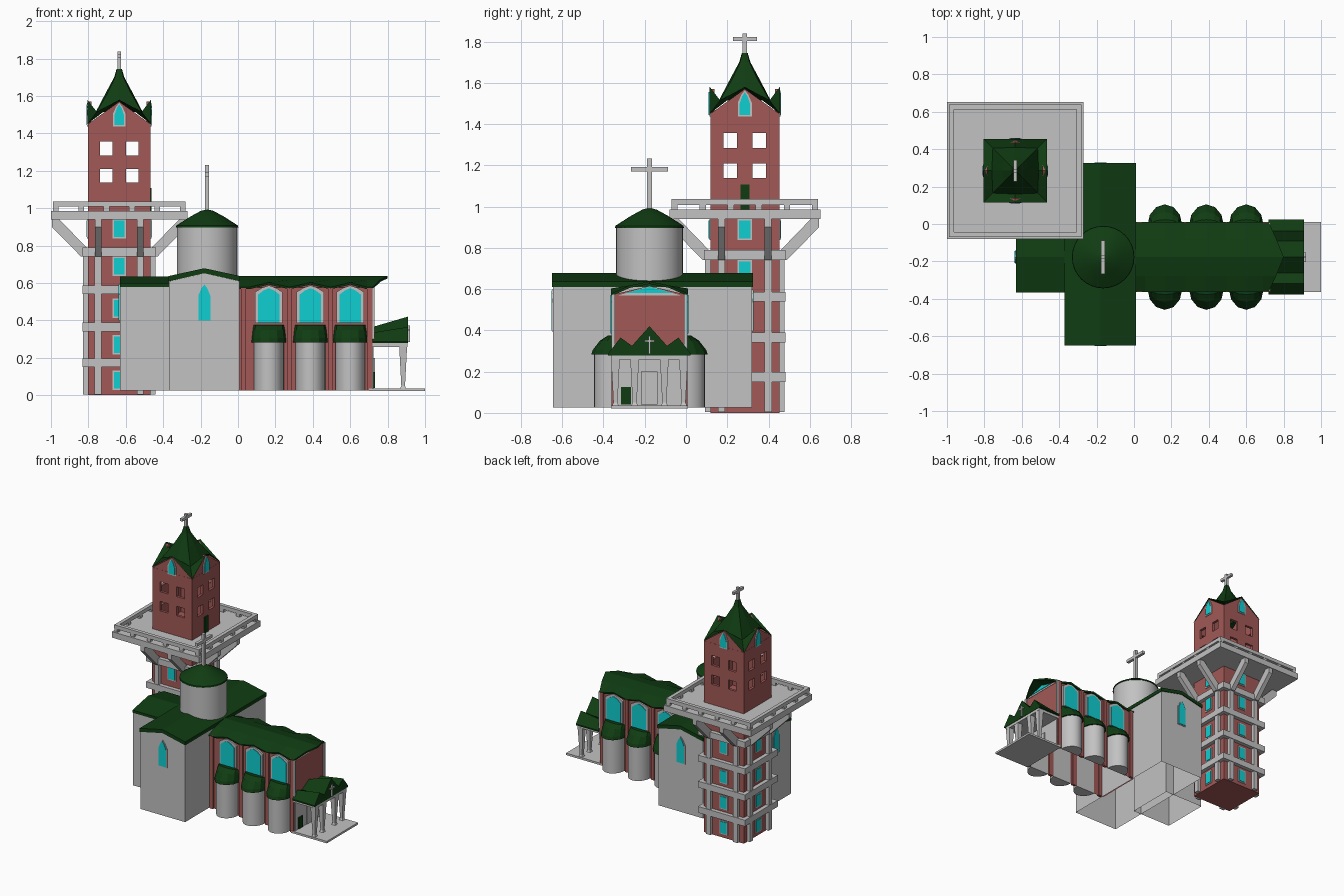
import bpy, bmesh
from math import sin, cos, pi, radians

if "Cube" in bpy.data.objects:
    bpy.data.objects.remove(bpy.data.objects["Cube"])


def material(name, rgb):
    m = bpy.data.materials.new(name)
    m.use_nodes = True
    m.diffuse_color = (*rgb, 1)
    m.node_tree.nodes["Principled BSDF"].inputs["Base Color"].default_value = (*rgb, 1)
    return m


brick = material("red brick", (0.36, 0.10, 0.095))
stone = material("pale stone", (0.54, 0.54, 0.54))
green = material("dark green roof", (0.005, 0.045, 0.006))
glass = material("cyan glass", (0.005, 0.62, 0.64))


def build(name, solids, mat, smooth=False, bottomless=False, thickness=0):
    """Join solids (vertices, faces) into one object."""
    bm = bmesh.new()
    for verts, faces in solids:
        vs = [bm.verts.new(v) for v in verts]
        for f in faces:
            bm.faces.new([vs[i] for i in f])
    bmesh.ops.recalc_face_normals(bm, faces=bm.faces)
    if bottomless:
        bm.normal_update()
        low = [f for f in bm.faces if f.normal.z < -0.95]
        bmesh.ops.delete(bm, geom=low, context="FACES")
    me = bpy.data.meshes.new(name)
    bm.to_mesh(me)
    bm.free()
    me.materials.append(mat)
    ob = bpy.data.objects.new(name, me)
    bpy.context.collection.objects.link(ob)
    if thickness:
        mod = ob.modifiers.new("thickness", "SOLIDIFY")
        mod.thickness = thickness
    if smooth:
        bpy.ops.object.select_all(action="DESELECT")
        ob.select_set(True)
        bpy.context.view_layer.objects.active = ob
        bpy.ops.object.shade_smooth_by_angle(angle=radians(35))
    return ob


def loft(rings):
    """Closed solid through rings with equal point counts."""
    n = len(rings[0])
    faces = [(k * n + i, k * n + (i + 1) % n, (k + 1) * n + (i + 1) % n, (k + 1) * n + i)
             for k in range(len(rings) - 1) for i in range(n)]
    last = (len(rings) - 1) * n
    faces += [tuple(range(n)), tuple(range(last, last + n))]
    return [p for r in rings for p in r], faces


def prism(outline, origin, ang, d0, d1):
    """Extrude a (u, z) outline along the facing direction; angle 0 faces the front."""
    a = radians(ang)
    return loft([[(origin[0] + u * cos(a) + d * sin(a),
                   origin[1] + u * sin(a) - d * cos(a), z) for u, z in outline]
                 for d in (d0, d1)])


def rect(u0, u1, z0, z1):
    return [(u0, z0), (u1, z0), (u1, z1), (u0, z1)]


def box(x0, x1, y0, y1, z0, z1):
    return prism(rect(x0, x1, z0, z1), (0, 0), 0, -y1, -y0)


def pointed(u, w, z0, z1, rise):
    return [(u - w, z0), (u + w, z0), (u + w, z1 - rise), (u + w * 0.5, z1 - rise * 0.35),
            (u, z1), (u - w * 0.5, z1 - rise * 0.35), (u - w, z1 - rise)]


def gable(half, base, eave, peak):
    return [(-half, base), (half, base), (half, eave), (0, peak), (-half, eave)]


def chevron(half, eave, peak, t):
    return [(-half, eave), (0, peak), (half, eave), (half, eave + t), (0, peak + t), (-half, eave + t)]


def lathe(profile, cx, cy, n):
    return loft([[(cx + r * cos(2 * pi * i / n), cy + r * sin(2 * pi * i / n), z)
                  for i in range(n)] for r, z in profile])


def cross(cx, cy, z0, z1, arm_z, arm, t):
    return [box(cx - t, cx + t, cy - t, cy + t, z0, z1),
            box(cx - t, cx + t, cy - arm, cy + arm, arm_z - t, arm_z + t)]


SIDES = (0, 90, 180, 270)

# ---- Bell tower ----
T = (-0.635, 0.285)
H = 0.167
build("tower_shaft", [box(T[0] - H, T[0] + H, T[1] - H, T[1] + H, 0, 1.0)], brick)

us = (-H, -0.103, -0.037, 0.037, 0.103, H)
zs = (1.0, 1.138, 1.209, 1.283, 1.357, 1.45)
cells = [rect(us[i], us[i + 1], zs[j], zs[j + 1])
         for i in range(5) for j in range(5) if not (i % 2 and j % 2)]
build("belfry_walls", [prism(c, T, a, H - 0.02, H) for a in SIDES for c in cells], brick)
build("belfry_gables", [prism([(-H, 1.45), (H, 1.45), (0, 1.57)], T, a, H - 0.02, H - 0.001)
                        for a in SIDES], brick)
build("belfry_door", [prism(rect(-0.022, 0.022, 0.985, 1.107), T, 90, H, H + 0.006)], green)

# Tower windows
levels = (0.035, 0.225, 0.42, 0.645, 0.845)
for label, grow, depth, mat in (("frames", 0.008, 0.005, stone), ("panes", 0, 0.009, glass)):
    shapes = [rect(-0.027 - grow, 0.027 + grow, z - grow, z + 0.088 + grow) for z in levels]
    shapes.append(pointed(0, 0.026 + grow, 1.445 - grow, 1.555 + grow, 0.06))
    build("tower_window_" + label,
          [prism(s, T, a, H - 0.005, H + depth) for a in SIDES for s in shapes], mat)

# Pilasters, belts and struts
build("tower_pilasters", [prism(rect(u - 0.018, u + 0.018, 0.005, 0.76), T, a, H - 0.01, H + 0.026)
                          for a in SIDES for u in (-0.113, 0.113)], stone)
build("tower_belts", [prism(rect(-0.197, 0.197, z, z + 0.047), T, a, H - 0.005, 0.197)
                      for a in SIDES for z in (0.15, 0.342, 0.54, 0.742)], stone)
strut = [(-0.17, 0.742), (-0.205, 0.742), (-0.36, 0.90), (-0.36, 0.945), (-0.325, 0.945), (-0.17, 0.785)]
build("balcony_struts", [prism(strut, T, a + 90, u - 0.017, u + 0.017)
                         for a in SIDES for u in (-0.113, 0.113)], stone)

# Balcony
build("balcony_floor", [box(T[0] - 0.366, T[0] + 0.366, T[1] - 0.366, T[1] + 0.366, 0.94, 0.985)], stone)
build("balcony_rail", [prism(rect(-0.355, 0.355, 1.008, 1.036), T, a, 0.328, 0.355) for a in SIDES], stone)
build("balcony_posts", [prism(rect(u - 0.015, u + 0.015, 0.98, 1.01), T, a, 0.33, 0.352)
                        for a in SIDES for u in [-0.34 + 0.136 * i for i in range(6)]], stone)

# Spire: square rings, each with a corner height and a mid-side height
rings = []
for s, m, zc, zm in ((0.17, 0.17, 1.45, 1.58), (0.12, 0.125, 1.515, 1.515),
                     (0.06, 0.07, 1.62, 1.62), (0.022, 0.027, 1.70, 1.70), (0.012, 0.014, 1.745, 1.745)):
    ring = []
    for cx, cy in ((1, 1), (-1, 1), (-1, -1), (1, -1)):
        ring.append((T[0] + cx * s, T[1] + cy * s, zc))
        mx, my = (0, m) if (cx, cy) == (1, 1) else (-m, 0) if (cx, cy) == (-1, 1) \
            else (0, -m) if cx < 0 else (m, 0)
        ring.append((T[0] + mx, T[1] + my, zm))
    rings.append(ring)
verts, faces = loft(rings)
build("tower_spire", [(verts, faces[:-2] + faces[-1:])], green)
build("tower_cross", cross(*T, 1.72, 1.838, 1.812, 0.058, 0.01), stone)

# ---- Transept and west arm ----
CX, CY, B = -0.18, -0.177, 0.025
build("transept_walls", [prism(gable(0.188, B, 0.61, 0.652), (CX, 0), 0, -0.32, 0.645)],
      stone, bottomless=True)
build("transept_roof", [prism(chevron(0.192, 0.61, 0.652, 0.027), (CX, 0), 0, -0.325, 0.65)], green)
build("west_arm_walls", [prism(gable(0.182, B, 0.58, 0.615), (0, CY), 270, 0.3, 0.63)],
      stone, bottomless=True)
build("west_arm_roof", [prism(chevron(0.188, 0.578, 0.615, 0.02), (0, CY), 270, 0.2, 0.63)], green)
for label, grow, depth, mat in (("frames", 0.006, 0.004, stone), ("panes", 0, 0.008, glass)):
    s = pointed(0, 0.032 + grow, 0.40 - grow, 0.592 + grow, 0.06)
    build("arm_window_" + label, [prism(s, (CX, 0), 0, 0.64, 0.645 + depth),
                                  prism(s, (CX, 0), 180, 0.315, 0.32 + depth),
                                  prism(s, (0, CY), 270, 0.625, 0.63 + depth)], mat)

# ---- Drum and dome ----
D = (-0.165, CY)
build("drum", [lathe([(0.162, 0.60), (0.162, 0.905)], *D, 40)], stone, smooth=True)
build("dome_roof", [lathe([(0.167, 0.897), (0.165, 0.907), (0.09, 0.955), (0.035, 0.985), (0.01, 0.992)],
                          *D, 32)], green, smooth=True)
build("dome_cross", cross(*D, 0.98, 1.232, 1.18, 0.09, 0.011), stone)

# ---- Nave ----
BAYS = (0.165, 0.387, 0.60)
build("nave_walls", [prism(gable(0.172, B, 0.575, 0.615), (0, CY), 90, 0, 0.72)], brick, bottomless=True)

# Roof with eaves lifted over each window
stations = [(0.0, 0.578), (0.06, 0.578), (BAYS[0], 0.603), (0.275, 0.578), (BAYS[1], 0.603),
            (0.495, 0.578), (BAYS[2], 0.603), (0.69, 0.578), (0.72, 0.578)]
rows = [[(x, CY + s * 0.187, z) for x, z in stations] for s in (-1, 1)]
mids = [[(x if x < 0.7 else 0.76, CY + s * 0.10, 0.617) for x, z in stations] for s in (-1, 1)]
ridge = [(x if x < 0.7 else 0.80, CY, 0.637) for x, z in stations]
grid = [rows[0], mids[0], ridge, mids[1], rows[1]]
n = len(stations)
quads = [(r * n + i, r * n + i + 1, (r + 1) * n + i + 1, (r + 1) * n + i)
         for r in range(4) for i in range(n - 1)]
build("nave_roof", [([p for r in grid for p in r], quads)], green, thickness=0.012)

# Nave windows and pilasters on both long sides
for label, grow, depth, mat in (("frames", 0.015, 0.012, stone), ("panes", 0, 0.016, glass)):
    build("nave_window_" + label,
          [prism(pointed(x * s, 0.058 + grow, 0.385, 0.572 + grow, 0.035), (0, CY), a, 0.165, 0.172 + depth)
           for s, a in ((1, 0), (-1, 180)) for x in BAYS], mat)
build("nave_pilasters", [prism(rect(x * s - 0.014, x * s + 0.014, B, 0.58), (0, CY), a, 0.165, 0.185)
                         for s, a in ((1, 0), (-1, 180)) for x in (0.03, 0.276, 0.494, 0.704)], brick)


def half_stack(cx, side, levels, n):
    """Half-round tower against the nave wall, from (rx, ry, z) levels."""
    return loft([[(cx + rx * cos(pi * i / n), CY + side * (0.17 + ry * sin(pi * i / n)), z)
                  for i in range(n + 1)] for rx, ry, z in levels])


bays = [(x, s) for x in BAYS for s in (-1, 1)]
build("side_chapels", [half_stack(x, s, [(0.08, 0.098, B), (0.08, 0.098, 0.30)], 14) for x, s in bays],
      stone, smooth=True)
build("chapel_roofs", [half_stack(x, s, [(0.093, 0.112, 0.283), (0.091, 0.105, 0.305), (0.086, 0.07, 0.35),
                                         (0.082, 0.03, 0.376)], 6) for x, s in bays], green)

# Nave end: gable glazing, corner strips and lower wall
for label, grow, depth, mat in (("frame", 0.012, 0.003, stone), ("pane", 0, 0.007, glass)):
    build("gable_window_" + label, [prism([(-0.12 - grow * 3, 0.58 - grow), (0.12 + grow * 3, 0.58 - grow),
                                           (0, 0.61 + grow * 0.4)], (0, CY), 90, 0.715, 0.72 + depth)], mat)
build("end_strips", [prism(rect(u - 0.008, u + 0.008, 0.28, 0.575), (0, CY), 90, 0.71, 0.73)
                     for u in (-0.176, 0.176)], stone)
build("entrance_wall", [prism(rect(-0.172, 0.172, B, 0.28), (0, CY), 90, 0.715, 0.725)], stone)
build("main_door", [prism(rect(-0.04, 0.04, 0.04, 0.20), (0, CY), 90, 0.72, 0.733)], stone)
build("side_door", [prism(rect(-0.138, -0.09, 0.04, 0.125), (0, CY), 90, 0.72, 0.732)], green)

# ---- Porch ----
build("porch_slab", [box(0.70, 1.0, CY - 0.187, CY + 0.187, 0.022, 0.037)], stone)
build("porch_beam", [prism(rect(-0.185, 0.185, 0.258, 0.283), (0, CY), 90, 0.72, 0.905)], stone)
half = [(0.20, 0.288, 0.288), (0.14, 0.365, 0.335), (0.085, 0.325, 0.315)]
zigzag = [(-u, a, b) for u, a, b in half] + [(0, 0.42, 0.365)] + half[::-1]
ends = [[(x, CY + p[0], p[k]) for p in zigzag] + [(x, CY + 0.2, 0.278), (x, CY - 0.2, 0.278)]
        for x, k in ((0.72, 2), (0.908, 1))]
build("porch_roof", [loft(ends)], green)
columns = []
for u in (-0.165, -0.072, 0.072, 0.165):
    columns.append(loft([[(0.883 + sx * r, CY + u + sy * r, z)
                          for sx, sy in ((-1, -1), (1, -1), (1, 1), (-1, 1))]
                         for r, z in ((0.016, 0.035), (0.01, 0.05), (0.021, 0.26))]))
build("porch_columns", columns, stone)
build("porch_cross", cross(0.914, CY, 0.285, 0.372, 0.348, 0.025, 0.005), stone)
